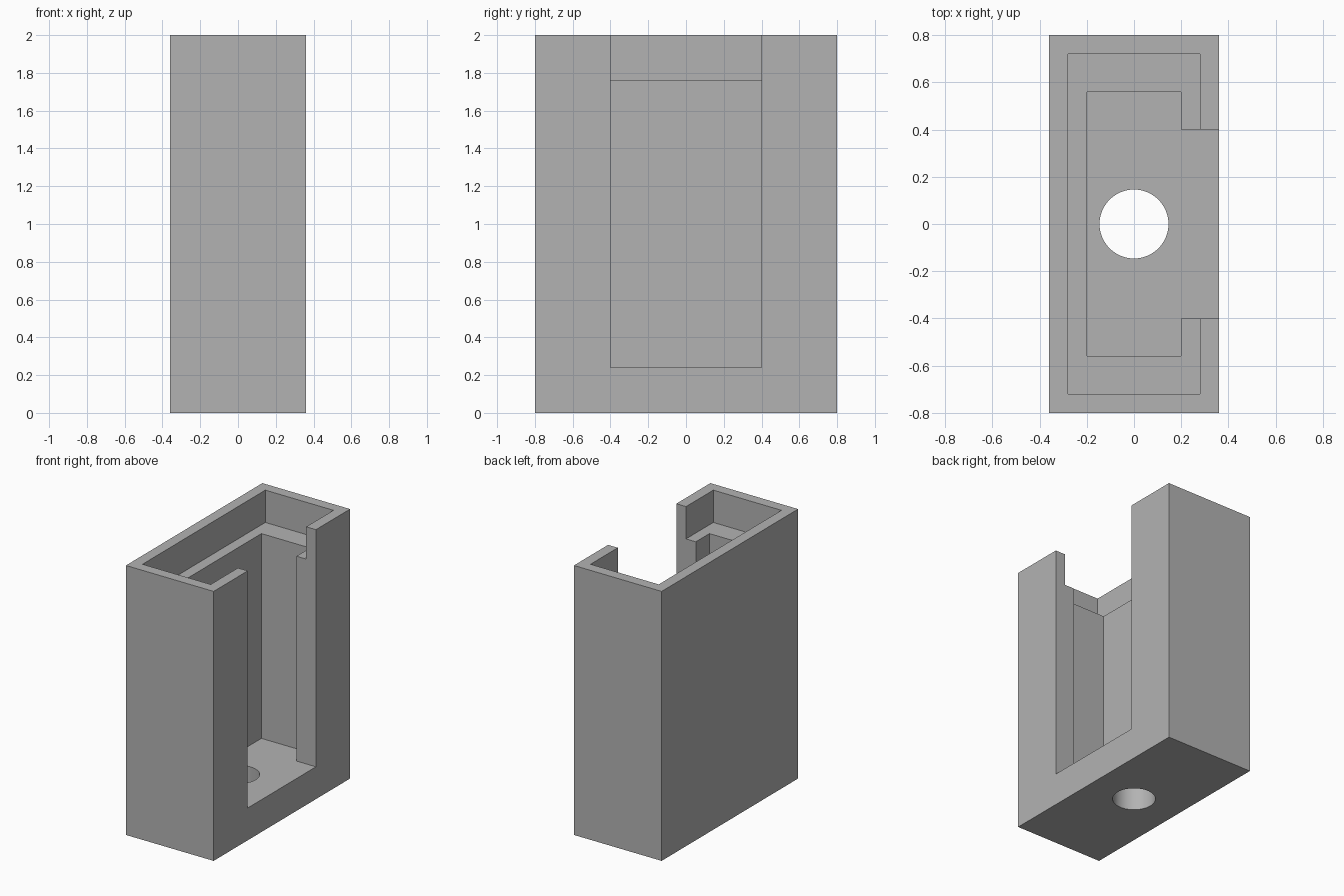
import bpy
import bmesh
from mathutils import Vector

cube = bpy.data.objects.get("Cube")
if cube:
    bpy.data.objects.remove(cube, do_unlink=True)

# Single grey material
grey = bpy.data.materials.new("plain grey")
grey.use_nodes = True
colour = (0.45, 0.45, 0.45, 1)
grey.diffuse_color = colour
grey.node_tree.nodes["Principled BSDF"].inputs["Base Color"].default_value = colour


def prism(name, outline, bottom, top):
    """Extrude a counter-clockwise plan outline between two heights."""
    bm = bmesh.new()
    base = bm.faces.new([bm.verts.new((x, y, bottom)) for x, y in outline])
    grown = bmesh.ops.extrude_face_region(bm, geom=[base], use_keep_orig=True)
    rim = [v for v in grown["geom"] if isinstance(v, bmesh.types.BMVert)]
    bmesh.ops.translate(bm, verts=rim, vec=Vector((0, 0, top - bottom)))
    bmesh.ops.recalc_face_normals(bm, faces=bm.faces)
    mesh = bpy.data.meshes.new(name)
    bm.to_mesh(mesh)
    bm.free()
    mesh.materials.append(grey)
    obj = bpy.data.objects.new(name, mesh)
    bpy.context.collection.objects.link(obj)
    return obj


def rectangle(x, y):
    return [(-x, -y), (x, -y), (x, y), (-x, y)]


def cut(target, cutter):
    """Subtract the cutter, apply the result and discard the cutter."""
    cutter.hide_render = True
    mod = target.modifiers.new("cut", 'BOOLEAN')
    mod.operation = 'DIFFERENCE'
    mod.solver = 'EXACT'
    mod.object = cutter
    bpy.context.view_layer.objects.active = target
    bpy.ops.object.modifier_apply(modifier=mod.name)
    bpy.data.objects.remove(cutter, do_unlink=True)


# Outer block
housing = prism("open_housing", rectangle(0.36, 0.8), 0, 2)

# Main pocket joined with the open slot on the +x side
pocket = [(-0.2, -0.56), (0.2, -0.56), (0.2, -0.4), (0.5, -0.4),
          (0.5, 0.4), (0.2, 0.4), (0.2, 0.56), (-0.2, 0.56)]
cut(housing, prism("pocket_cutter", pocket, 0.24, 2.2))

# Wider recess at the rim, leaving a ledge
cut(housing, prism("rim_cutter", rectangle(0.28, 0.72), 1.76, 2.2))

# Round hole through the floor
bpy.ops.mesh.primitive_cylinder_add(vertices=64, radius=0.146, depth=0.8)
hole = bpy.context.object
hole.name = "hole_cutter"
hole.data.materials.append(grey)
cut(housing, hole)

# Smooth the hole wall, keep every corner sharp
bpy.ops.object.select_all(action='DESELECT')
housing.select_set(True)
bpy.context.view_layer.objects.active = housing
bpy.ops.object.shade_smooth_by_angle(angle=0.5)
